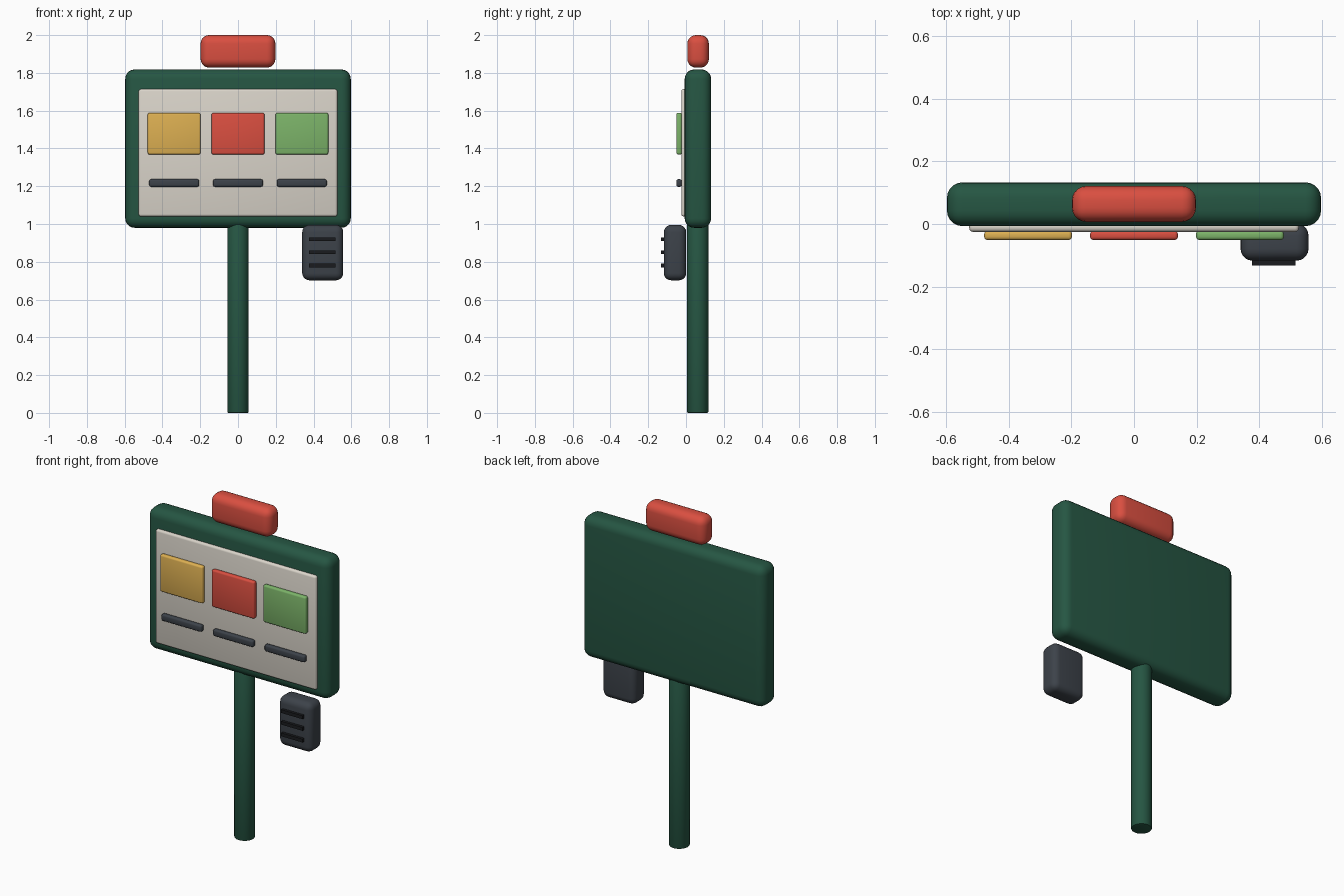
import bpy, math

if "Cube" in bpy.data.objects:
    bpy.data.objects.remove(bpy.data.objects["Cube"])


def material(name, rgb):
    m = bpy.data.materials.new(name)
    m.diffuse_color = (*rgb, 1)
    m.use_nodes = True
    m.node_tree.nodes["Principled BSDF"].inputs["Base Color"].default_value = m.diffuse_color
    return m


GREEN = material("dark_green", (0.019, 0.093, 0.056))
RED = material("red", (0.70, 0.078, 0.052))
CREAM = material("cream", (0.70, 0.66, 0.59))
YELLOW = material("yellow", (0.72, 0.43, 0.084))
LIME = material("light_green", (0.20, 0.45, 0.14))
GREY = material("dark_grey", (0.046, 0.055, 0.068))
BLACK = material("black", (0.010, 0.011, 0.013))


def finish(ob, name, mat, bevel, segments):
    """Round the edges, colour and smooth one part."""
    ob.name = name
    ob.data.materials.append(mat)
    if bevel:
        mod = ob.modifiers.new("round", 'BEVEL')
        mod.width = bevel
        mod.segments = segments
        mod.limit_method = 'ANGLE'
        mod.angle_limit = math.radians(40)
        bpy.ops.object.modifier_apply(modifier=mod.name)
    bpy.ops.object.shade_smooth_by_angle(angle=math.radians(35))


def box(name, x, y, z, mat, bevel=0.0, segments=4):
    """Rounded box from (min, max) pairs on each axis."""
    spans = (x, y, z)
    bpy.ops.mesh.primitive_cube_add(size=1, location=[(a + b) / 2 for a, b in spans])
    ob = bpy.context.object
    ob.scale = [b - a for a, b in spans]
    bpy.ops.object.transform_apply(location=False, rotation=False, scale=True)
    finish(ob, name, mat, bevel, segments)


# Post
bpy.ops.mesh.primitive_cylinder_add(vertices=32, radius=0.056, depth=1.02,
                                    location=(0, 0.062, 0.51))
finish(bpy.context.object, "post", GREEN, 0.005, 2)

# Board, front panel and top sign
box("board", (-0.597, 0.597), (-0.007, 0.133), (0.98, 1.818), GREEN, 0.05, 5)
box("front_panel", (-0.526, 0.526), (-0.025, 0.005), (1.04, 1.714), CREAM, 0.012, 3)
box("top_sign", (-0.198, 0.198), (0.007, 0.121), (1.828, 2.0), RED, 0.045, 5)

# Three coloured tiles, each with a dark bar underneath
for x, label, mat in ((-0.338, "left", YELLOW), (0, "middle", RED), (0.338, "right", LIME)):
    box(label + "_tile", (x - 0.14, x + 0.14), (-0.051, -0.022), (1.368, 1.588), mat, 0.01, 3)
    box(label + "_bar", (x - 0.132, x + 0.132), (-0.051, -0.022), (1.197, 1.237), GREY, 0.01, 3)

# Speaker box with three ribs
box("speaker_box", (0.34, 0.557), (-0.117, 0.001), (0.702, 0.995), GREY, 0.038, 5)
for i in range(3):
    z = 0.919 - i * 0.069
    box(f"speaker_rib_{i + 1}", (0.376, 0.516), (-0.133, -0.108), (z - 0.01, z + 0.01), BLACK)
